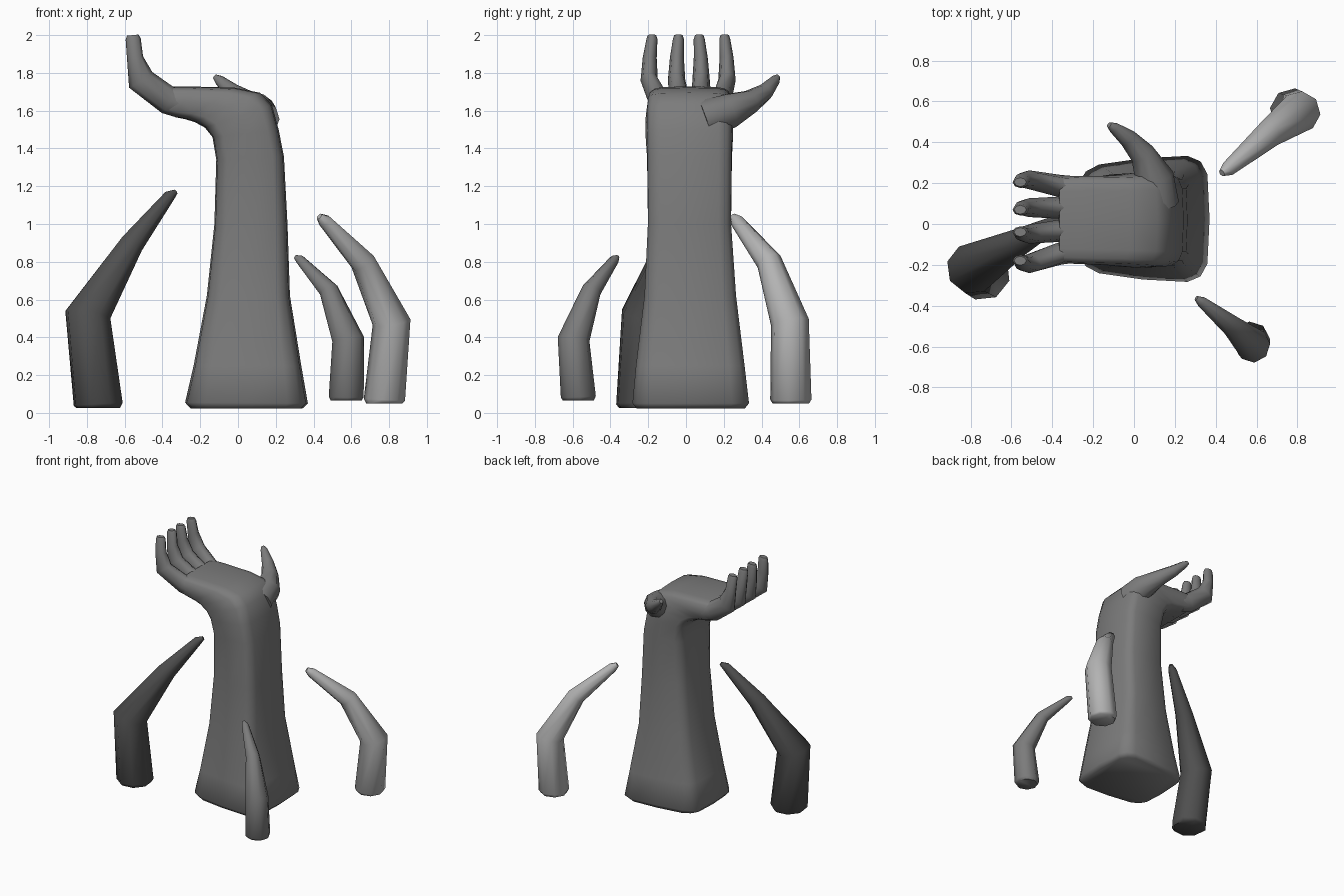
import bpy, bmesh, math
from mathutils import Vector

if "Cube" in bpy.data.objects:
    bpy.data.objects.remove(bpy.data.objects["Cube"])


def material(name, v):
    m = bpy.data.materials.new(name)
    m.diffuse_color = (v, v, v, 1)
    m.use_nodes = True
    m.node_tree.nodes["Principled BSDF"].inputs["Base Color"].default_value = m.diffuse_color
    return m


MID, DARK, LIGHT = material("mid grey", 0.2), material("dark grey", 0.08), material("light grey", 0.45)


def loft(name, rings, mat):
    """Skin a list of equal-length vertex rings and cap both ends."""
    bm = bmesh.new()
    loops = [[bm.verts.new(p) for p in r] for r in rings]
    n = len(loops[0])
    for a, b in zip(loops, loops[1:]):
        for i in range(n):
            j = (i + 1) % n
            bm.faces.new((a[i], a[j], b[j], b[i]))
    bm.faces.new(loops[0])
    bm.faces.new(loops[-1])
    bmesh.ops.recalc_face_normals(bm, faces=bm.faces)
    me = bpy.data.meshes.new(name)
    bm.to_mesh(me)
    bm.free()
    ob = bpy.data.objects.new(name, me)
    bpy.context.collection.objects.link(ob)
    me.materials.append(mat)
    bpy.ops.object.select_all(action='DESELECT')
    ob.select_set(True)
    bpy.context.view_layer.objects.active = ob
    bpy.ops.object.shade_smooth_by_angle(angle=math.radians(60))
    return ob


def tube(name, pts, mat, ref, sides=8, widths=None):
    """Tapered tube through (x, y, z, radius); ref is the sideways axis."""
    c = [Vector(p[:3]) for p in pts]
    rings = []
    for i, p in enumerate(pts):
        d_in = (c[i] - c[max(i - 1, 0)]).normalized()
        d_out = (c[min(i + 1, len(c) - 1)] - c[i]).normalized()
        t = (d_in + d_out).normalized()
        ref = Vector(ref)
        b = (ref - t * ref.dot(t)).normalized()
        a = b.cross(t)
        w = widths[i] if widths else p[3]
        rings.append([c[i] + a * p[3] * math.cos(k) + b * w * math.sin(k)
                      for k in (2 * math.pi * s / sides for s in range(sides))])
    return loft(name, rings, mat)


def spow(v, e):
    return math.copysign(abs(v) ** e, v)


# forearm bending into the palm: inner x,z / outer x,z / y min,max / taper
sections = [
    (-.25, .022, .34, .022, -.28, .33, .1),
    (-.28, .055, .37, .05, -.305, .355, .1),
    (-.235, .25, .335, .25, -.285, .33, .1),
    (-.165, .62, .275, .62, -.235, .28, .08),
    (-.125, 1.0, .262, 1.0, -.213, .25, .05),
    (-.115, 1.34, .243, 1.36, -.213, .25, .03),
    (-.135, 1.46, .215, 1.50, -.215, .25, 0),
    (-.175, 1.51, .18, 1.63, -.213, .25, 0),
    (-.23, 1.54, .115, 1.695, -.207, .24, 0),
    (-.28, 1.555, -.02, 1.722, -.2, .235, 0),
    (-.33, 1.565, -.25, 1.728, -.195, .235, 0),
    (-.37, 1.58, -.365, 1.728, -.19, .23, 0),
]
rings = []
for ix, iz, ox, oz, y0, y1, k in sections:
    ring = []
    for s in range(16):
        ang = 2 * math.pi * s / 16
        u, v = spow(math.cos(ang), .42), spow(math.sin(ang), .42)
        f = (u + 1) / 2
        ring.append((ix + (ox - ix) * f,
                     (y0 + y1) / 2 + v * (y1 - y0) / 2 * (1 + k * (u - 1)),
                     iz + (oz - iz) * f))
    rings.append(ring)
loft("forearm_and_palm", rings, MID)

# four fingers: y at root, bend and tip
for i, (yr, yb, yt) in enumerate([(-.135, -.195, -.18), (-.03, -.05, -.04),
                                  (.08, .08, .07), (.18, .217, .205)]):
    tube(f"finger_{i + 1}", [
        (-.30, yr, 1.635, .075), (-.37, yr * .8 + yb * .2, 1.655, .075),
        (-.515, yb, 1.763, .074), (-.545, (yb + yt) / 2 + (yb - yt) * .3, 1.88, .043),
        (-.555, yt, 1.98, .040), (-.557, yt, 2.0, .03)],
        MID, (0, 1, 0), widths=[.055, .054, .046, .037, .029, .022])

# thumb
tube("thumb", [(.11, .10, 1.555, .11), (.10, .23, 1.60, .095), (.04, .345, 1.65, .062),
               (-.03, .42, 1.70, .045), (-.10, .472, 1.762, .027), (-.122, .485, 1.78, .014)],
     MID, (0, 0, 1), sides=10)


# curved claws around the arm
def claw(name, mat, pts):
    x, y, z, r = pts[0]
    foot = (x, y, z - .02, r * .88)
    d = Vector(pts[-1][:3]) - Vector(pts[1][:3])
    tube(name, [foot] + pts, mat, (-d.y, d.x, 0))


claw("left_claw", DARK, [(-.74, -.24, .045, .135), (-.795, -.22, .52, .126),
                         (-.565, -.09, .89, .068), (-.365, .015, 1.145, .033), (-.33, .035, 1.17, .014)])
claw("right_back_claw", LIGHT, [(.775, .555, .07, .11), (.813, .55, .48, .102),
                                (.66, .44, .80, .068), (.46, .27, 1.015, .037), (.43, .25, 1.04, .018)])
claw("right_front_claw", MID, [(.573, -.57, .085, .093), (.583, -.595, .39, .085),
                               (.48, -.5, .65, .052), (.33, -.38, .81, .026), (.305, -.363, .825, .012)])
